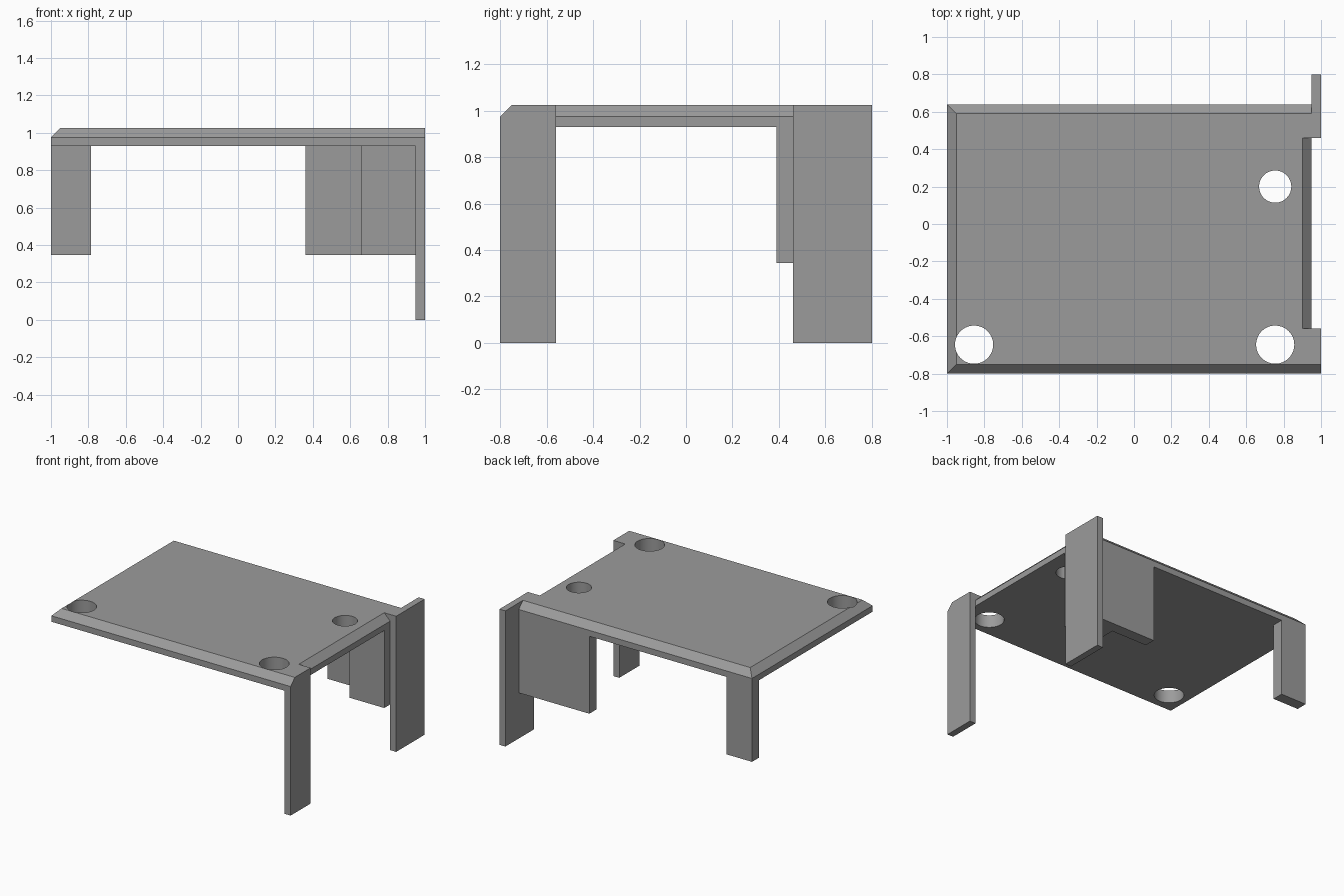
import bpy, bmesh

if "Cube" in bpy.data.objects:
    bpy.data.objects.remove(bpy.data.objects["Cube"])

# Main levels
TOP, EDGE, UNDER, FOOT = 1.025, 0.975, 0.93, 0.345
BACK, FRONT = 0.64, -0.80
RIGHT = 0.95            # inner face of the two tall side legs
CH = 0.05               # chamfer width

grey = bpy.data.materials.new("mid grey")
grey.diffuse_color = (0.33, 0.33, 0.33, 1)
grey.use_nodes = True
grey.node_tree.nodes["Principled BSDF"].inputs["Base Color"].default_value = grey.diffuse_color


def finish(name, bm):
    """Turn a bmesh into a named object with the grey material."""
    bmesh.ops.recalc_face_normals(bm, faces=bm.faces)
    mesh = bpy.data.meshes.new(name)
    bm.to_mesh(mesh)
    bm.free()
    mesh.materials.append(grey)
    obj = bpy.data.objects.new(name, mesh)
    bpy.context.collection.objects.link(obj)
    return obj


def loft(name, rings):
    """Skin a stack of matching closed rings and cap both ends."""
    bm = bmesh.new()
    loops = [[bm.verts.new(p) for p in ring] for ring in rings]
    n = len(loops[0])
    for a, b in zip(loops, loops[1:]):
        for i in range(n):
            j = (i + 1) % n
            bm.faces.new((a[i], a[j], b[j], b[i]))
    bm.faces.new(loops[0])
    bm.faces.new(loops[-1])
    return finish(name, bm)


def upright(name, outline, z0, z1):
    """Extrude an xy outline vertically."""
    return loft(name, [[(x, y, z) for x, y in outline] for z in (z0, z1)])


def rect(x0, x1, y0, y1):
    return [(x0, y0), (x1, y0), (x1, y1), (x0, y1)]


# Table plate: chamfered on the front, left and back
def plate_ring(z, inset):
    return [(x, y, z) for x, y in
            rect(-1 + inset, RIGHT, FRONT + inset, BACK - inset)]


plate = loft("top_plate", [plate_ring(UNDER, 0), plate_ring(EDGE, 0), plate_ring(TOP, CH)])

# Cutter: chamfer on the right edge, only between the side legs
s = 0.05
wedge = [(RIGHT - CH - s, TOP + s), (RIGHT + s, TOP + s), (RIGHT + s, EDGE - s)]
cutters = [loft("edge_cutter", [[(x, y, z) for x, z in wedge] for y in (-0.56, 0.46)])]

# Cutters: three round through holes
for x, y, r in ((0.755, 0.20, 0.086), (0.755, -0.645, 0.102), (-0.855, -0.645, 0.102)):
    bm = bmesh.new()
    bmesh.ops.create_cone(bm, cap_ends=True, segments=64, radius1=r, radius2=r, depth=0.4)
    bmesh.ops.translate(bm, verts=bm.verts, vec=(x, y, 0.98))
    cutters.append(finish("hole_cutter", bm))

bpy.context.view_layer.objects.active = plate
plate.select_set(True)
for cutter in cutters:
    cutter.hide_render = True
    mod = plate.modifiers.new("cut", 'BOOLEAN')
    mod.operation = 'DIFFERENCE'
    mod.solver = 'EXACT'
    mod.object = cutter
    bpy.ops.object.modifier_apply(modifier=mod.name)
    bpy.data.objects.remove(cutter)
bpy.ops.object.shade_smooth_by_angle()

# Tall front leg on the right side, its top front corner chamfered
side = [(FRONT, 0), (-0.56, 0), (-0.56, TOP), (FRONT + CH, TOP), (FRONT, EDGE)]
loft("front_right_leg", [[(x, y, z) for y, z in side] for x in (RIGHT, 1)])

# Tall back leg on the right side
upright("back_right_leg", rect(RIGHT, 1, 0.46, 0.80), 0, TOP)

# Short back leg on the left
upright("back_left_leg", rect(-1, -0.785, 0.555, BACK), FOOT, UNDER)

# Back panel with its thicker block beside the tall leg
upright("back_panel", [(0.36, BACK), (0.36, 0.555), (0.66, 0.555),
                       (0.66, 0.39), (RIGHT, 0.39), (RIGHT, BACK)], FOOT, UNDER)
